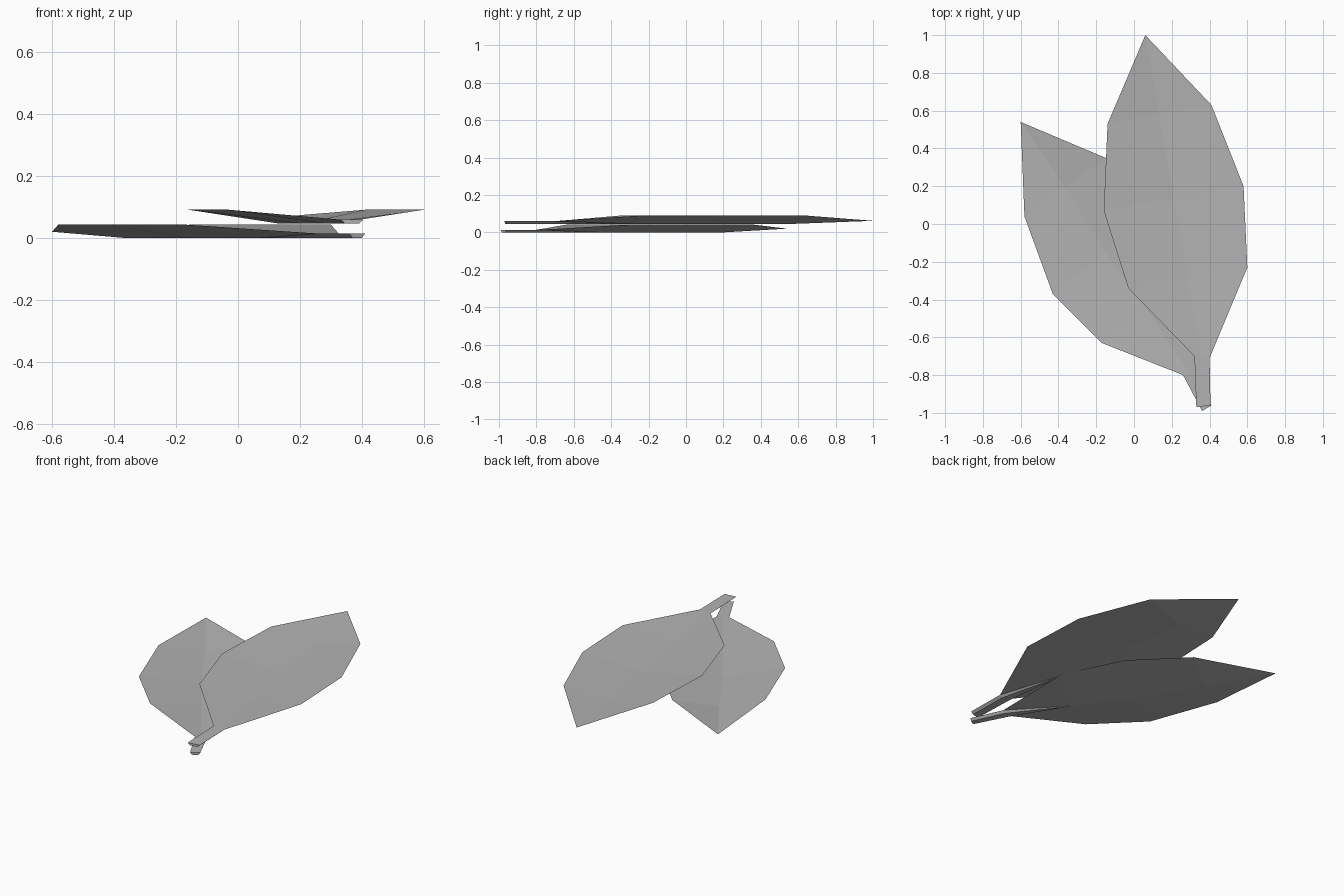
import bpy
import bmesh

cube = bpy.data.objects.get("Cube")
if cube:
    bpy.data.objects.remove(cube, do_unlink=True)

grey = bpy.data.materials.new("leaf grey")
grey.use_nodes = True
grey.diffuse_color = (0.45, 0.45, 0.45, 1)
grey.node_tree.nodes["Principled BSDF"].inputs["Base Color"].default_value = grey.diffuse_color


def add_object(name, bm):
    mesh = bpy.data.meshes.new(name)
    bm.to_mesh(mesh)
    bm.free()
    mesh.materials.append(grey)
    obj = bpy.data.objects.new(name, mesh)
    bpy.context.collection.objects.link(obj)
    return obj


def mix(a, b, t=0.5):
    return tuple(p + (q - p) * t for p, q in zip(a, b))


def leaf(name, base, left, right, tip, low, edge, tip_z):
    """Folded blade on a square stem; left and right run from stem to tip."""
    top = low + 0.014

    # Blade: a shallow trough with a low midrib and raised edges
    bm = bmesh.new()
    rows = []
    for i, (l, r) in enumerate(zip(left, right)):
        side_z = top if i == 0 else edge
        rib_z = top if i == 0 else low
        rows.append([bm.verts.new((*l, side_z)),
                     bm.verts.new((*mix(l, r), rib_z)),
                     bm.verts.new((*r, side_z))])
    for a, b in zip(rows, rows[1:]):
        for k in range(2):
            bm.faces.new((a[k], a[k + 1], b[k + 1], b[k]))
    point = bm.verts.new((*tip, tip_z))
    for k in range(2):
        bm.faces.new((rows[-1][k], rows[-1][k + 1], point))
    add_object(name + "_blade", bm)

    # Stem: a bar whose underside tapers into the midrib
    bm = bmesh.new()
    rings = []
    for l, r in (base, (left[0], right[0])):
        rings.append([bm.verts.new((*p, z)) for p, z in
                      ((l, top), (r, top), (mix(l, r, 0.8), low), (mix(l, r, 0.2), low))])
    a, b = rings
    bm.faces.new(a)
    for k in range(4):
        bm.faces.new((a[k], a[(k + 1) % 4], b[(k + 1) % 4], b[k]))
    end = bm.verts.new((*mix(left[1], right[1]), low))
    for k in range(1, 4):
        bm.faces.new((b[k], b[(k + 1) % 4], end))
    bmesh.ops.recalc_face_normals(bm, faces=bm.faces)
    add_object(name + "_stem", bm)


leaf("upper_leaf",
     base=((0.33, -0.97), (0.405, -0.96)),
     left=[(0.32, -0.70), (-0.03, -0.34), (-0.16, 0.07), (-0.14, 0.53)],
     right=[(0.40, -0.71), (0.60, -0.23), (0.58, 0.20), (0.41, 0.63)],
     tip=(0.06, 1.0), low=0.046, edge=0.091, tip_z=0.062)

leaf("lower_leaf",
     base=((0.36, -0.99), (0.41, -0.96)),
     left=[(0.26, -0.80), (-0.17, -0.63), (-0.43, -0.37), (-0.58, 0.04)],
     right=[(0.325, -0.77), (0.30, -0.28), (0.13, 0.07), (-0.15, 0.35)],
     tip=(-0.60, 0.54), low=0.0, edge=0.043, tip_z=0.02)
